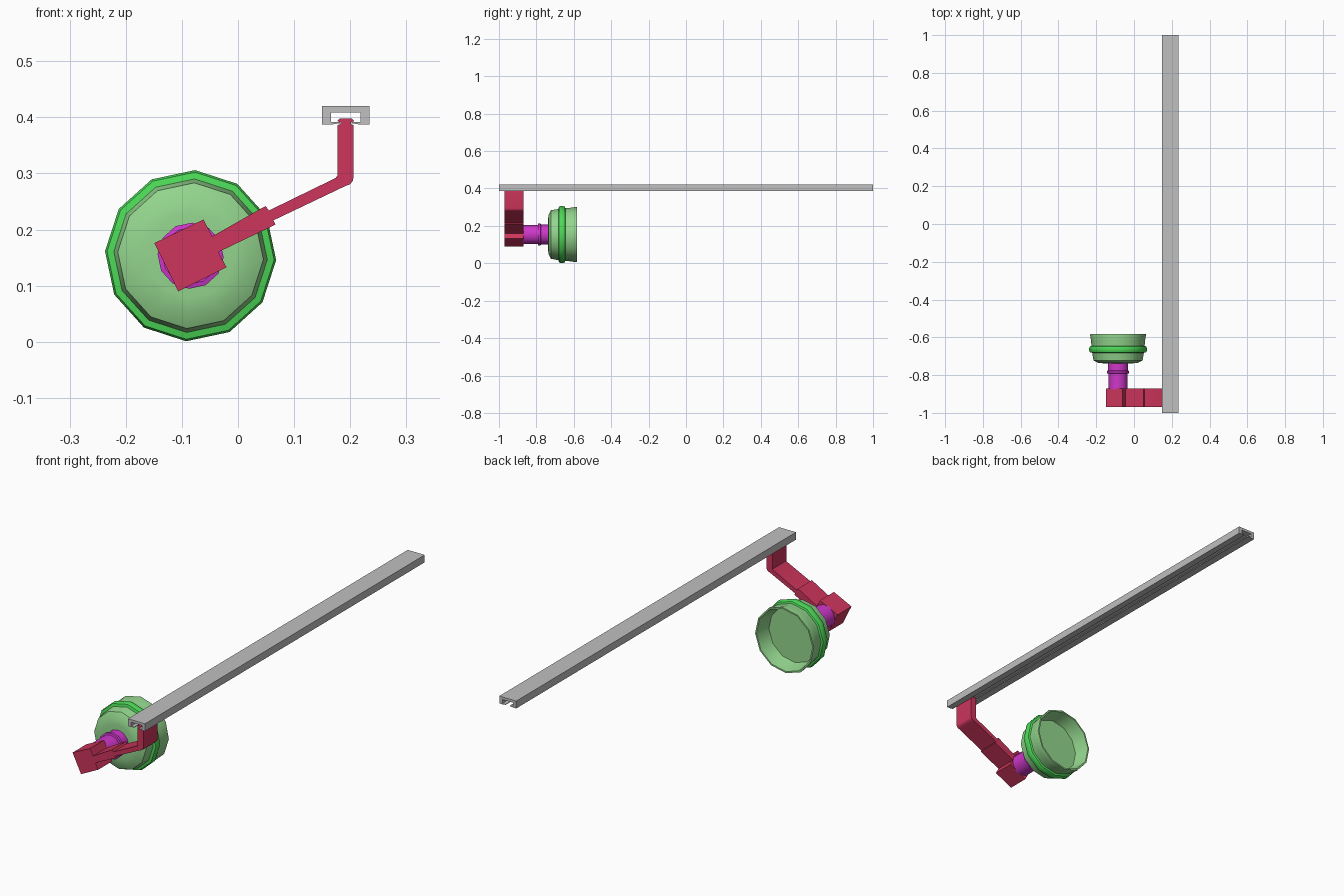
import bpy, bmesh, math

if "Cube" in bpy.data.objects:
    bpy.data.objects.remove(bpy.data.objects["Cube"])

def mat(name, rgb):
    m = bpy.data.materials.new(name)
    m.diffuse_color = (*[(c / 255) ** 2.2 for c in rgb], 1)
    m.use_nodes = True
    m.node_tree.nodes["Principled BSDF"].inputs["Base Color"].default_value = m.diffuse_color
    return m

GREY = mat("rail_grey", (190, 190, 190))
RED = mat("arm_red", (204, 56, 92))
PURPLE = mat("neck_purple", (205, 58, 200))
PALE = mat("shade_pale_green", (146, 212, 140))
BRIGHT = mat("ring_bright_green", (78, 216, 88))

def finish(bm, name, mats, angle):
    bmesh.ops.recalc_face_normals(bm, faces=bm.faces)
    me = bpy.data.meshes.new(name)
    bm.to_mesh(me)
    bm.free()
    ob = bpy.data.objects.new(name, me)
    bpy.context.collection.objects.link(ob)
    for m in mats:
        me.materials.append(m)
    bpy.ops.object.select_all(action='DESELECT')
    ob.select_set(True)
    bpy.context.view_layer.objects.active = ob
    if angle:
        bpy.ops.object.shade_smooth_by_angle(angle=math.radians(angle))
    return ob

def extrude_y(name, profile, y0, y1, m, angle=0):
    """Extrude an x-z outline along y."""
    bm = bmesh.new()
    f = bm.faces.new([bm.verts.new((x, y0, z)) for x, z in profile])
    r = bmesh.ops.extrude_face_region(bm, geom=[f])
    vs = [g for g in r["geom"] if isinstance(g, bmesh.types.BMVert)]
    bmesh.ops.translate(bm, verts=vs, vec=(0, y1 - y0, 0))
    return finish(bm, name, [m], angle)

CX, CZ, SIDES = -0.0845, 0.1535, 12

def lathe_y(name, profile, mats, rule=None, angle=35):
    """Turn a (radius, y) outline about the lamp axis, with end caps."""
    bm = bmesh.new()
    rings = []
    for r, y in profile:
        ring = []
        for i in range(SIDES):
            a = math.radians(-3 + 360 * i / SIDES)
            ring.append(bm.verts.new((CX + r * math.cos(a), y, CZ + r * math.sin(a))))
        rings.append(ring)
    for k, (a, b) in enumerate(zip(rings, rings[1:])):
        for i in range(SIDES):
            j = (i + 1) % SIDES
            f = bm.faces.new((a[i], a[j], b[j], b[i]))
            if rule:
                f.material_index = rule(k)
    bm.faces.new(rings[0])
    bm.faces.new(rings[-1])
    return finish(bm, name, mats, angle)

# Ceiling rail: C-shaped channel with thin inward lips, mirrored about its middle
MX = 0.192
half = [(0.010, 0.3915), (0.014, 0.3895), (0.010, 0.3885), (0.016, 0.3875)]
half = [(0.0425, 0.4205), (0.0425, 0.387), (0.0265, 0.387), (0.0145, 0.389),
        (0.0105, 0.389), (0.0105, 0.3915), (0.0265, 0.3915), (0.0265, 0.4085)]
rail = [(MX + x, z) for x, z in half] + [(MX - x, z) for x, z in reversed(half)]
extrude_y("ceiling_rail", rail, -1, 1, GREY)

# Bent arm with slot head at the top and square block at the lamp end
arm = [(0.206, 0.386), (0.206, 0.294), (0.2045, 0.287), (0.200, 0.281), (0.190, 0.277),
       (0.063, 0.2165), (0.067, 0.209), (-0.035, 0.160), (-0.0205, 0.133),
       (-0.1065, 0.090), (-0.149, 0.176), (-0.0615, 0.218), (-0.046, 0.188),
       (0.049, 0.242), (0.055, 0.234), (0.174, 0.292), (0.177, 0.296), (0.177, 0.386)]
head = [(-0.0095, 0.388), (-0.0095, 0.392), (-0.0145, 0.3925), (-0.0145, 0.394), (-0.0105, 0.398)]
arm += [(MX + x, z) for x, z in head] + [(MX - x, z) for x, z in reversed(head)]
extrude_y("bent_arm", arm, -0.97, -0.87, RED, 35)

# Neck with collar between block and shade
lathe_y("neck", [(0.051, -0.875), (0.051, -0.792), (0.059, -0.790), (0.059, -0.778),
                 (0.054, -0.776), (0.054, -0.73)], [PURPLE])

# Open lamp shade with a bright ring and recessed lens disc
shade = [(0.075, -0.738), (0.105, -0.735), (0.130, -0.722), (0.137, -0.682),
         (0.149, -0.679), (0.1527, -0.670), (0.1527, -0.657), (0.149, -0.648),
         (0.141, -0.645), (0.143, -0.620), (0.148, -0.590), (0.147, -0.583),
         (0.140, -0.583), (0.134, -0.615), (0.125, -0.650)]
lathe_y("lamp_shade", shade, [PALE, BRIGHT], lambda k: 1 if 3 <= k <= 7 else 0, 40)
